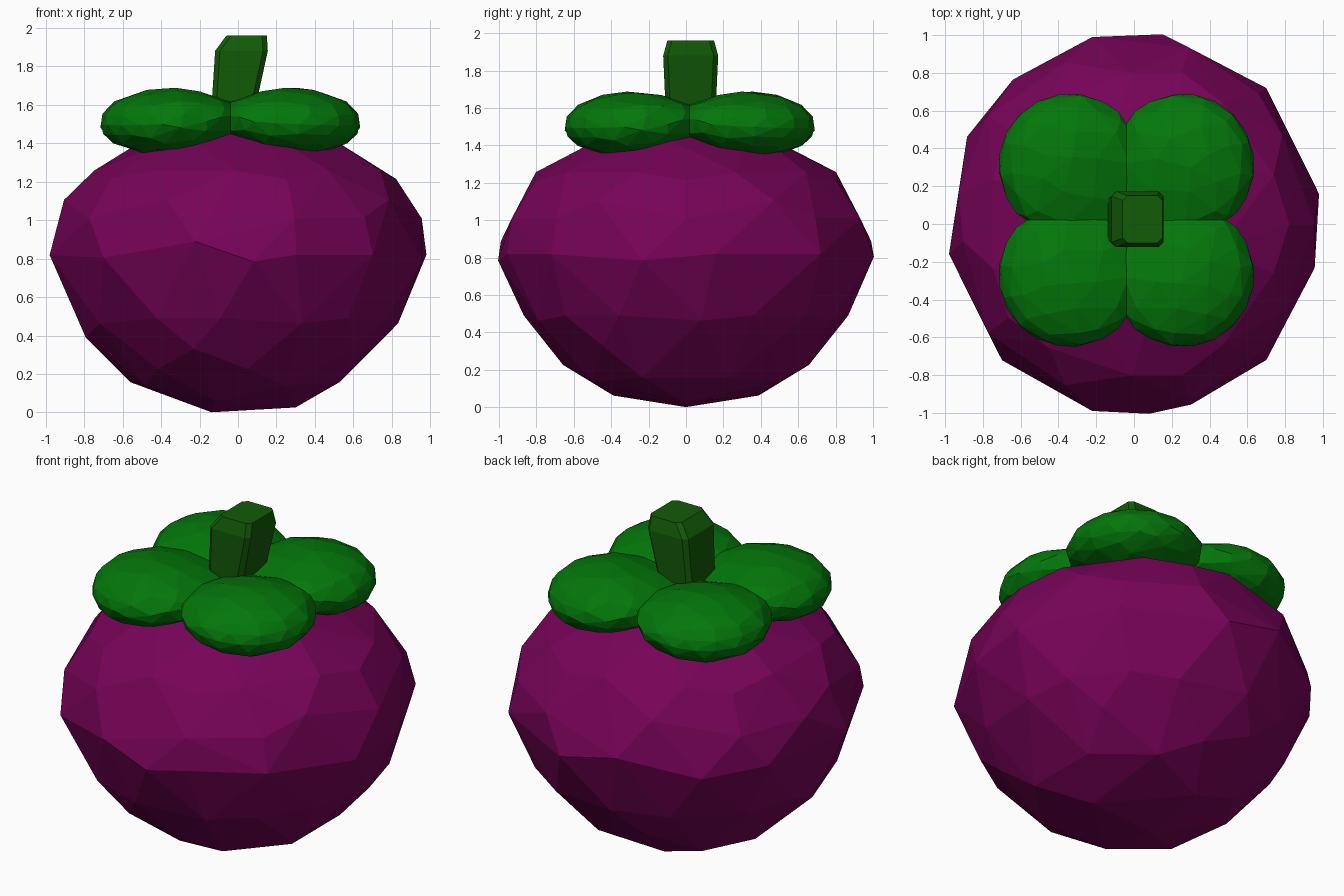
import bpy, bmesh, math
from mathutils import Matrix, Vector

if "Cube" in bpy.data.objects:
    bpy.data.objects.remove(bpy.data.objects["Cube"])


def material(name, color):
    m = bpy.data.materials.new(name)
    m.diffuse_color = (*color, 1)
    m.use_nodes = True
    m.node_tree.nodes["Principled BSDF"].inputs["Base Color"].default_value = m.diffuse_color
    return m


purple = material("fruit_purple", (0.185, 0.001, 0.098))
green = material("leaf_green", (0.001, 0.185, 0.003))
dark_green = material("stem_green", (0.006, 0.105, 0.002))


def add_mesh(name, bm, mat):
    bmesh.ops.recalc_face_normals(bm, faces=bm.faces)
    me = bpy.data.meshes.new(name)
    bm.to_mesh(me)
    bm.free()
    me.materials.append(mat)
    ob = bpy.data.objects.new(name, me)
    bpy.context.collection.objects.link(ob)
    return ob


def low_poly_ball(name, mat, matrix, ratio, reshape):
    """Faceted ball with a reduced, irregular triangle layout."""
    bm = bmesh.new()
    bmesh.ops.create_icosphere(bm, subdivisions=3, radius=1)
    for v in bm.verts:
        reshape(v.co)
    bm.transform(matrix)
    ob = add_mesh(name, bm, mat)
    dec = ob.modifiers.new("facets", 'DECIMATE')
    dec.ratio = ratio


def fruit_shape(co):
    # slightly pointed below, flatter on top
    if co.z < 0:
        k = 1 - 0.065 * math.sin(math.pi * -co.z)
        co.x *= k
        co.y *= k
    else:
        co.z *= 0.86


def leaf_shape(co):
    # thinner towards the stem, fuller at the outer corner
    if co.x < 0:
        co.z *= 1 + 0.4 * co.x
        co.x *= 0.97
    else:
        co.z *= 1 + 0.15 * co.x


# Fruit body
low_poly_ball("fruit_body", purple,
              Matrix.Translation((0, 0, 0.82)) @ Matrix.Diagonal((0.98, 1.005, 0.82, 1)),
              0.5, fruit_shape)

# Four plump leaves, each drooping slightly outward from the stem
for i, (sx, sy) in enumerate([(1, 1), (-1, 1), (-1, -1), (1, -1)]):
    axis = Vector((-sy, sx, 0))
    mat = (Matrix.Translation((-0.04 + 0.295 * sx, 0.02 + 0.288 * sy, 1.52))
           @ Matrix.Rotation(math.radians(4), 4, axis)
           @ Matrix.Rotation(math.atan2(sy, sx), 4, 'Z')
           @ Matrix.Diagonal((0.385, 0.38, 0.168, 1)))
    low_poly_ball(f"leaf_{i + 1}", green, mat, 0.5, leaf_shape)

# Leaning stem: chamfered square rings, widening upward, bevelled at the tip
bm = bmesh.new()
rings = []
for z, cx, hx, hy in [(1.40, -0.05, 0.10, 0.125), (1.88, 0.018, 0.137, 0.147),
                      (1.96, 0.045, 0.105, 0.125)]:
    c = 0.025
    pts = [(hx, hy - c), (hx - c, hy), (c - hx, hy), (-hx, hy - c),
           (-hx, c - hy), (c - hx, -hy), (hx - c, -hy), (hx, c - hy)]
    rings.append([bm.verts.new((cx + x, 0.025 + y, z)) for x, y in pts])
for lo, hi in zip(rings, rings[1:]):
    for j in range(8):
        k = (j + 1) % 8
        bm.faces.new((lo[j], lo[k], hi[k], hi[j]))
bm.faces.new(rings[0][::-1])
bm.faces.new(rings[-1])
add_mesh("stem", bm, dark_green)
